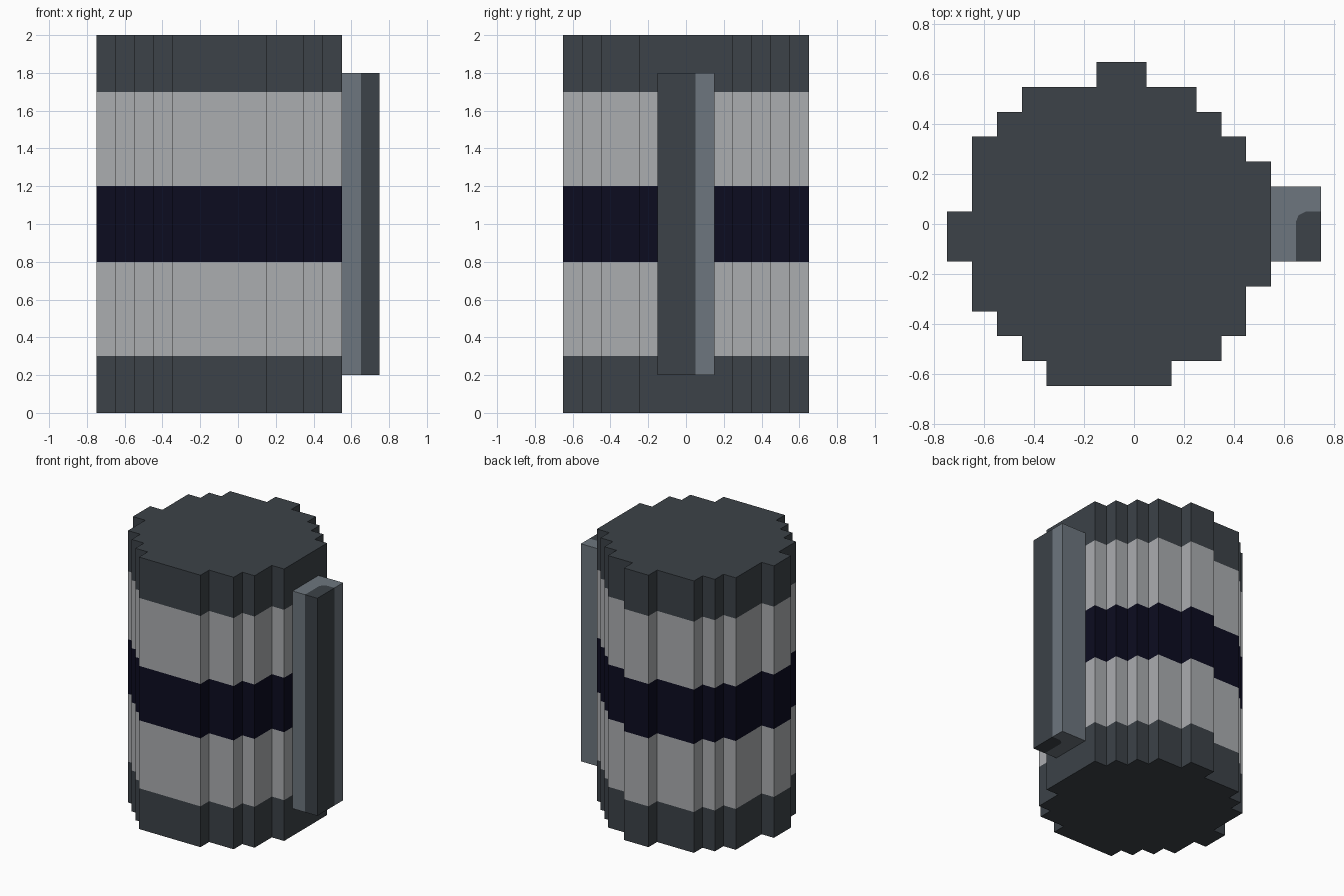
import bpy
import bmesh

default = bpy.data.objects.get("Cube")
if default:
    bpy.data.objects.remove(default, do_unlink=True)


def make_material(name, rgb):
    """Flat material from 0-255 sRGB values, stored as linear."""
    linear = [((c / 255 + 0.055) / 1.055) ** 2.4 if c > 10 else c / 255 / 12.92 for c in rgb]
    mat = bpy.data.materials.new(name)
    mat.use_nodes = True
    mat.diffuse_color = (*linear, 1)
    bsdf = mat.node_tree.nodes["Principled BSDF"]
    bsdf.inputs["Base Color"].default_value = (*linear, 1)
    bsdf.inputs["Roughness"].default_value = 0.8
    return mat


charcoal = make_material("charcoal", (60, 66, 72))
light_grey = make_material("light_grey", (171, 173, 176))
navy = make_material("navy", (12, 12, 32))
steel = make_material("steel_grey", (109, 118, 126))


def extrude_bands(name, outline, heights, materials):
    """Stack the outline through the heights, one material per band, capped at both ends."""
    bm = bmesh.new()
    rings = [[bm.verts.new((x, y, z)) for x, y in outline] for z in heights]
    n = len(outline)
    slots = list(dict.fromkeys(materials))
    for low, high, mat in zip(rings, rings[1:], materials):
        for i in range(n):
            j = (i + 1) % n
            face = bm.faces.new((low[i], low[j], high[j], high[i]))
            face.material_index = slots.index(mat)
    bm.faces.new(rings[0][::-1]).material_index = slots.index(materials[0])
    bm.faces.new(rings[-1]).material_index = slots.index(materials[-1])
    bmesh.ops.recalc_face_normals(bm, faces=bm.faces)
    mesh = bpy.data.meshes.new(name)
    bm.to_mesh(mesh)
    bm.free()
    for mat in slots:
        mesh.materials.append(mat)
    obj = bpy.data.objects.new(name, mesh)
    bpy.context.collection.objects.link(obj)
    return obj


# Stepped round body: each row is (bottom y, top y, left x, right x)
rows = [
    (-.65, -.55, -.35, .15),
    (-.55, -.45, -.45, .35),
    (-.45, -.35, -.55, .45),
    (-.35, -.25, -.65, .45),
    (-.25, -.15, -.65, .55),
    (-.15, .05, -.75, .55),
    (.05, .25, -.65, .55),
    (.25, .35, -.65, .45),
    (.35, .45, -.55, .35),
    (.45, .55, -.45, .25),
    (.55, .65, -.15, .05),
]
right_side = [(r, y) for low, high, _, r in rows for y in (low, high)]
left_side = [(l, y) for low, high, l, _ in reversed(rows) for y in (high, low)]
extrude_bands("canister_body", right_side + left_side,
              (0, .3, .8, 1.2, 1.7, 2),
              (charcoal, light_grey, navy, light_grey, charcoal))

# Side bar: a dark strip set into a lighter L-shaped bracket
seam = [(.75, .05), (.69, .05), (.66, .035), (.65, .01), (.65, -.15)]
extrude_bands("side_strip", seam + [(.75, -.15)], (.2, 1.8), (charcoal,))
extrude_bands("side_bracket", seam + [(.55, -.15), (.55, .15), (.75, .15)],
              (.2, 1.8), (steel,))
